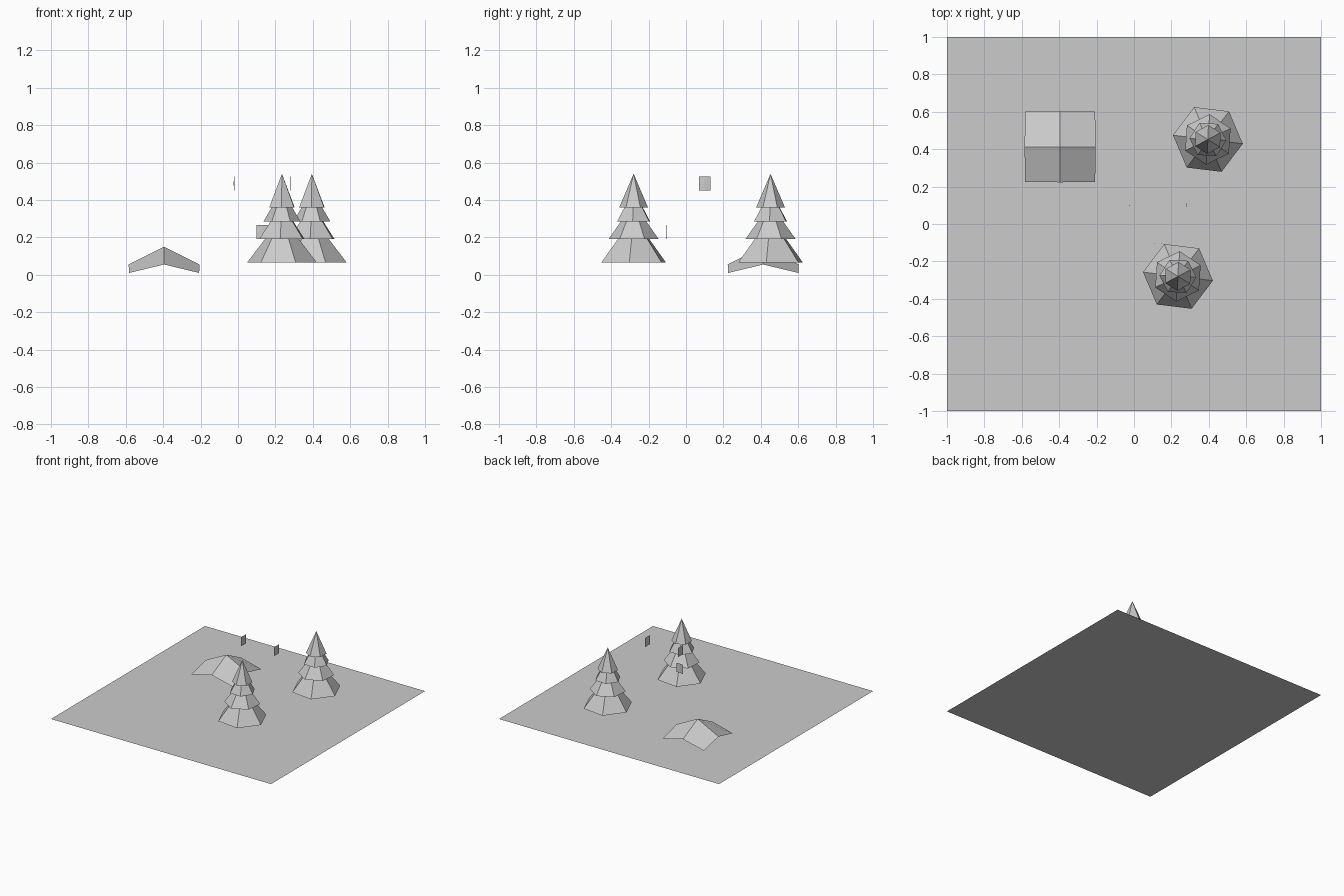
import bpy, bmesh
from math import radians
from mathutils import Matrix

if "Cube" in bpy.data.objects:
    bpy.data.objects.remove(bpy.data.objects["Cube"])


def finish(bm, name):
    mesh = bpy.data.meshes.new(name)
    bm.to_mesh(mesh)
    bm.free()
    ob = bpy.data.objects.new(name, mesh)
    bpy.context.collection.objects.link(ob)
    return ob


# ground sheet
bm = bmesh.new()
bmesh.ops.create_grid(bm, x_segments=1, y_segments=1, size=1)
finish(bm, "ground_sheet")

# low mound: 2 x 2 faces, raised in the middle, drooping at the corners
bm = bmesh.new()
bmesh.ops.create_grid(bm, x_segments=2, y_segments=2, size=0.19)
for v in bm.verts:
    sides = (abs(v.co.x) > 0.1) + (abs(v.co.y) > 0.1)
    v.co.z = (0.15, 0.055, 0.01)[sides]
    if sides == 2:
        v.co.x *= 0.985
        v.co.y *= 0.985
finish(bm, "mound").location = (-0.395, 0.413, 0)

# trees: hexagonal tiers (bottom z, top z, bottom radius, top radius, turn)
tiers = [(0.065, 0.19, 0.188, 0.092, -7),
         (0.19, 0.285, 0.135, 0.068, 26),
         (0.285, 0.36, 0.099, 0.055, -3),
         (0.36, 0.54, 0.077, 0.0, 28)]


def tree(name, x, y):
    bm = bmesh.new()
    for z0, z1, r0, r1, turn in tiers:
        rings = []
        for z, r in ((z0, r0), (z1, r1)):
            if r == 0:
                rings.append([bm.verts.new((0, 0, z))])
                continue
            rings.append([bm.verts.new(Matrix.Rotation(radians(turn + 60 * i), 3, 'Z')
                                       @ Matrix.Diagonal((r, r, 1)) @ v)
                          for i in range(6)
                          for v in [Matrix.Identity(3).col[0] + Matrix.Identity(3).col[2] * z]])
        low, high = rings
        for i in range(6):
            j = (i + 1) % 6
            if len(high) == 1:
                bm.faces.new((low[i], low[j], high[0]))
            else:
                bm.faces.new((low[i], low[j], high[j], high[i]))
        bm.faces.new(low[::-1])
    finish(bm, name).location = (x, y, 0)


tree("tree_front", 0.235, -0.28)
tree("tree_back", 0.395, 0.452)


# small floating panes, slightly bowed along the middle
def pane(name, loc, turn):
    bm = bmesh.new()
    bmesh.ops.create_grid(bm, x_segments=2, y_segments=2, size=1)
    for v in bm.verts:
        x, z = v.co.x, v.co.y
        bow = -0.003 * (1 - x * x) * (1 - 0.3 * z * z)
        v.co = (0.03 * x, bow, 0.037 * z)
    ob = finish(bm, name)
    ob.location = loc
    ob.rotation_euler.z = radians(turn)


pane("pane_left", (-0.02, 0.1, 0.488), -90)
pane("pane_right", (0.28, 0.1, 0.488), 90)
pane("pane_front", (0.13, -0.102, 0.228), 0)
